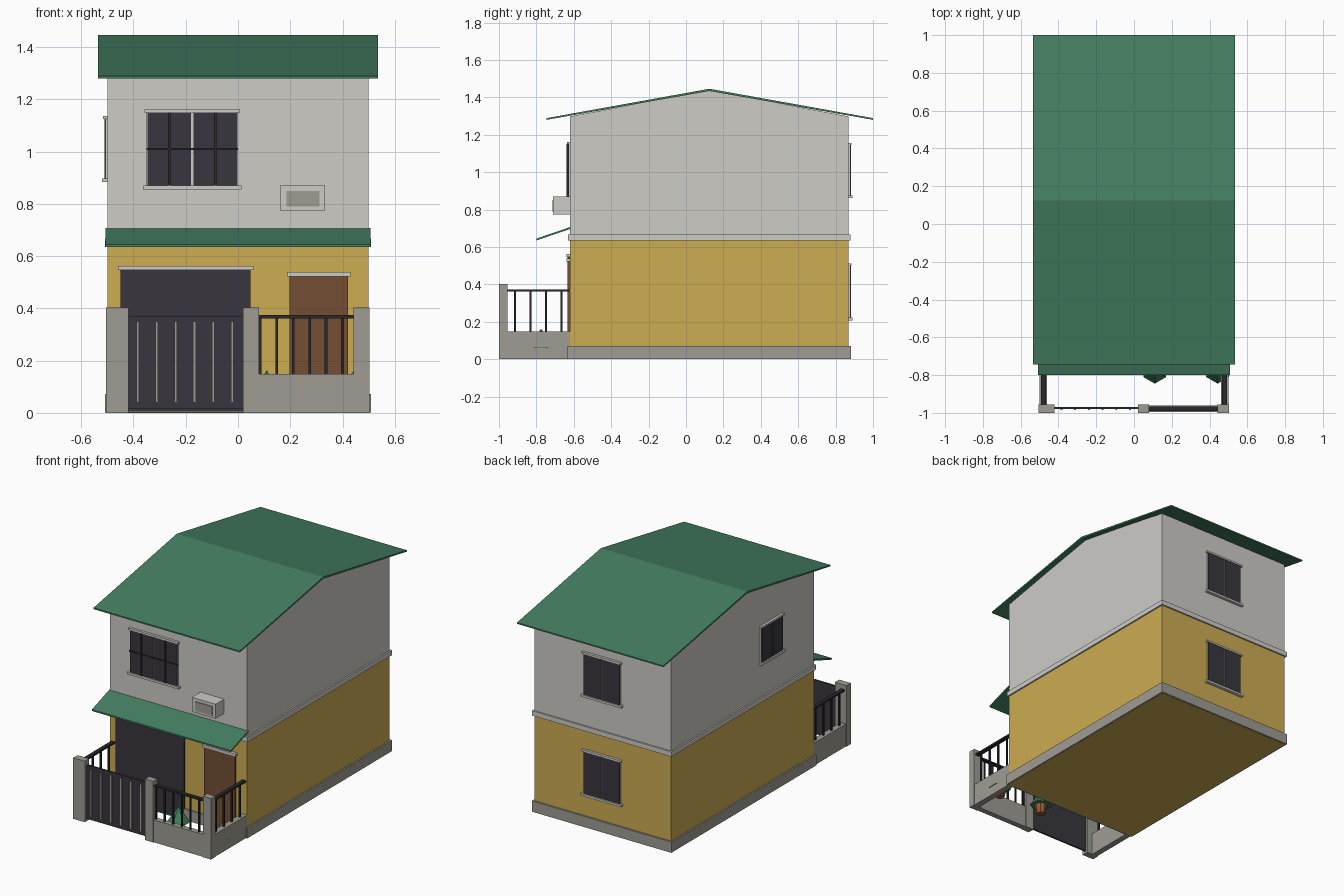
import bpy, bmesh
from mathutils import Vector

if "Cube" in bpy.data.objects:
    bpy.data.objects.remove(bpy.data.objects["Cube"])


def material(name, r, g, b):
    lin = [((c / 255 + 0.055) / 1.055) ** 2.4 for c in (r, g, b)] + [1]
    m = bpy.data.materials.new(name)
    m.use_nodes = True
    m.diffuse_color = lin
    bsdf = next(n for n in m.node_tree.nodes if n.type == 'BSDF_PRINCIPLED')
    bsdf.inputs["Base Color"].default_value = lin
    return m


YELLOW = material("yellow paint", 205, 172, 82)
PALE = material("pale grey paint", 206, 204, 198)
CONCRETE = material("concrete", 159, 156, 147)
GREEN = material("green roofing", 68, 126, 97)
DARK = material("dark panel", 56, 54, 61)
METAL = material("black metal", 40, 40, 44)
BROWN = material("brown wood", 116, 78, 53)
CLAY = material("clay", 150, 88, 55)
LEAF = material("leaf green", 62, 130, 92)


def finish(name, bm, mat):
    bmesh.ops.recalc_face_normals(bm, faces=bm.faces)
    me = bpy.data.meshes.new(name)
    bm.to_mesh(me)
    bm.free()
    me.materials.append(mat)
    ob = bpy.data.objects.new(name, me)
    bpy.context.collection.objects.link(ob)
    return ob


def box(name, mat, xs, ys, zs):
    """Box from its extents along each axis."""
    bm = bmesh.new()
    bmesh.ops.create_cube(bm, size=1)
    ends = [sorted(e) for e in (xs, ys, zs)]
    for v in bm.verts:
        v.co = Vector([e[0] if c < 0 else e[1] for c, e in zip(v.co, ends)])
    return finish(name, bm, mat)


def extrude_x(name, mat, half, profile):
    """Side profile of (y, z) points extruded across the width."""
    bm = bmesh.new()
    face = bm.faces.new([bm.verts.new((-half, y, z)) for y, z in profile])
    new = bmesh.ops.extrude_face_region(bm, geom=[face])["geom"]
    bmesh.ops.translate(bm, vec=(2 * half, 0, 0),
                        verts=[v for v in new if isinstance(v, bmesh.types.BMVert)])
    return finish(name, bm, mat)


def cone(name, mat, r1, r2, x, y, z0, z1, sides):
    bm = bmesh.new()
    bmesh.ops.create_cone(bm, cap_ends=True, segments=sides, radius1=r1, radius2=r2, depth=z1 - z0)
    bmesh.ops.translate(bm, verts=bm.verts, vec=(x, y, (z0 + z1) / 2))
    return finish(name, bm, mat)


FRONT, BACK, SIDE = -0.62, 0.87, 0.5


def on_wall(wall, name, mat, us, ns, zs):
    """Box placed on a wall: us along it, ns outward from it."""
    if wall == "front":
        return box(name, mat, us, [FRONT - n for n in ns], zs)
    if wall == "back":
        return box(name, mat, us, [BACK + n for n in ns], zs)
    return box(name, mat, [-SIDE - n for n in ns], us, zs)


def window(wall, name, u0, u1, z0, z1, grid=False):
    """Two dark panes on a pale frame, with head trim and sill."""
    mid = (u0 + u1) / 2
    on_wall(wall, name + "_frame", PALE, (u0, u1), (-0.01, 0.006), (z0, z1))
    for side, a, b in (("a", u0 + 0.003, mid - 0.004), ("b", mid + 0.004, u1 - 0.003)):
        on_wall(wall, f"{name}_pane_{side}", DARK, (a, b), (0, 0.011), (z0, z1))
        if grid:
            c = (a + b) / 2
            on_wall(wall, f"{name}_bar_{side}", METAL, (c - 0.004, c + 0.004), (0, 0.018), (z0, z1))
    if grid:
        c = (z0 + z1) / 2
        on_wall(wall, name + "_crossbar", METAL, (u0, u1), (0, 0.017), (c - 0.004, c + 0.004))
    on_wall(wall, name + "_head", PALE, (u0 - 0.008, u1 + 0.008), (-0.01, 0.016), (z1, z1 + 0.012))
    on_wall(wall, name + "_sill", PALE, (u0 - 0.013, u1 + 0.013), (-0.01, 0.02), (z0 - 0.014, z0))


# House body
box("lower_walls", YELLOW, (-SIDE, SIDE), (FRONT, BACK), (0, 0.65))
box("plinth", CONCRETE, (-0.51, 0.51), (FRONT - 0.013, BACK + 0.012), (0.001, 0.072))
box("floor_band", PALE, (-0.51, 0.51), (FRONT - 0.01, BACK + 0.01), (0.635, 0.667))
extrude_x("upper_walls", PALE, SIDE,
          [(FRONT, 0.64), (BACK, 0.64), (BACK, 1.298), (0.125, 1.438), (FRONT, 1.298)])

# Roof and awning
extrude_x("roof", GREEN, 0.535, [(-0.745, 1.28), (0.125, 1.434), (1, 1.28),
                                 (1, 1.289), (0.125, 1.446), (-0.745, 1.289)])
extrude_x("awning", GREEN, 0.508, [(-0.8, 0.635), (-0.615, 0.698), (-0.615, 0.708), (-0.8, 0.645)])

# Windows
window("front", "front_window", -0.35, 0, 0.87, 1.15, grid=True)
window("back", "upper_back_window", -0.135, 0.135, 0.875, 1.145)
window("back", "lower_back_window", -0.135, 0.135, 0.222, 0.5)
window("side", "side_window", -0.285, -0.06, 0.897, 1.125)

# Garage door and entry door with head trims
on_wall("front", "garage_door", DARK, (-0.45, 0.048), (0, 0.014), (0.005, 0.547))
on_wall("front", "garage_head", PALE, (-0.46, 0.06), (0, 0.02), (0.547, 0.562))
on_wall("front", "entry_door", BROWN, (0.197, 0.421), (0, 0.014), (0.005, 0.523))
on_wall("front", "entry_head", PALE, (0.187, 0.43), (0, 0.02), (0.523, 0.539))

# Air conditioner
on_wall("front", "air_conditioner", PALE, (0.16, 0.333), (0, 0.09), (0.775, 0.87))
on_wall("front", "air_conditioner_grille", CONCRETE, (0.185, 0.312), (0.085, 0.095), (0.79, 0.85))

# Yard posts and low walls
for name, a, b in (("left_edge_post", -0.505, -0.42), ("middle_post", 0.02, 0.08),
                   ("right_edge_post", 0.443, 0.503)):
    box(name, CONCRETE, (a, b), (-1, -0.955), (0, 0.403))
box("front_low_wall", CONCRETE, (0.05, 0.47), (-0.996, -0.96), (0, 0.148))
for s, side in ((1, "left"), (-1, "right")):
    box(side + "_low_wall", CONCRETE, (s * 0.46, s * 0.5), (-0.98, FRONT), (0, 0.148))
    box(side + "_rail", METAL, (s * 0.466, s * 0.492), (-0.965, FRONT), (0.362, 0.374))
    for i in range(4):
        y = -0.915 + i * 0.083
        box(f"{side}_picket_{i}", METAL, (s * 0.474, s * 0.484), (y - 0.005, y + 0.005), (0.14, 0.366))

# Front railing
box("front_rail", METAL, (0.07, 0.45), (-0.989, -0.965), (0.362, 0.374))
for i in range(6):
    x = 0.085 + i * 0.063
    box(f"front_picket_{i}", METAL, (x - 0.005, x + 0.005), (-0.982, -0.972), (0.14, 0.366))

# Gate with pale slats
box("gate", DARK, (-0.425, 0.022), (-0.98, -0.968), (0.015, 0.371))
for i in range(6):
    x = -0.384 + i * 0.0725
    box(f"gate_slat_{i}", CONCRETE, (x - 0.005, x + 0.005), (-0.986, -0.979), (0.04, 0.35))

# Potted plants
for i, x in enumerate((0.11, 0.443)):
    cone(f"pot_{i}", CLAY, 0.028, 0.042, x, -0.775, 0, 0.065, 8)
    cone(f"plant_{i}", LEAF, 0.07, 0, x, -0.775, 0.06, 0.163, 6).data.update()
